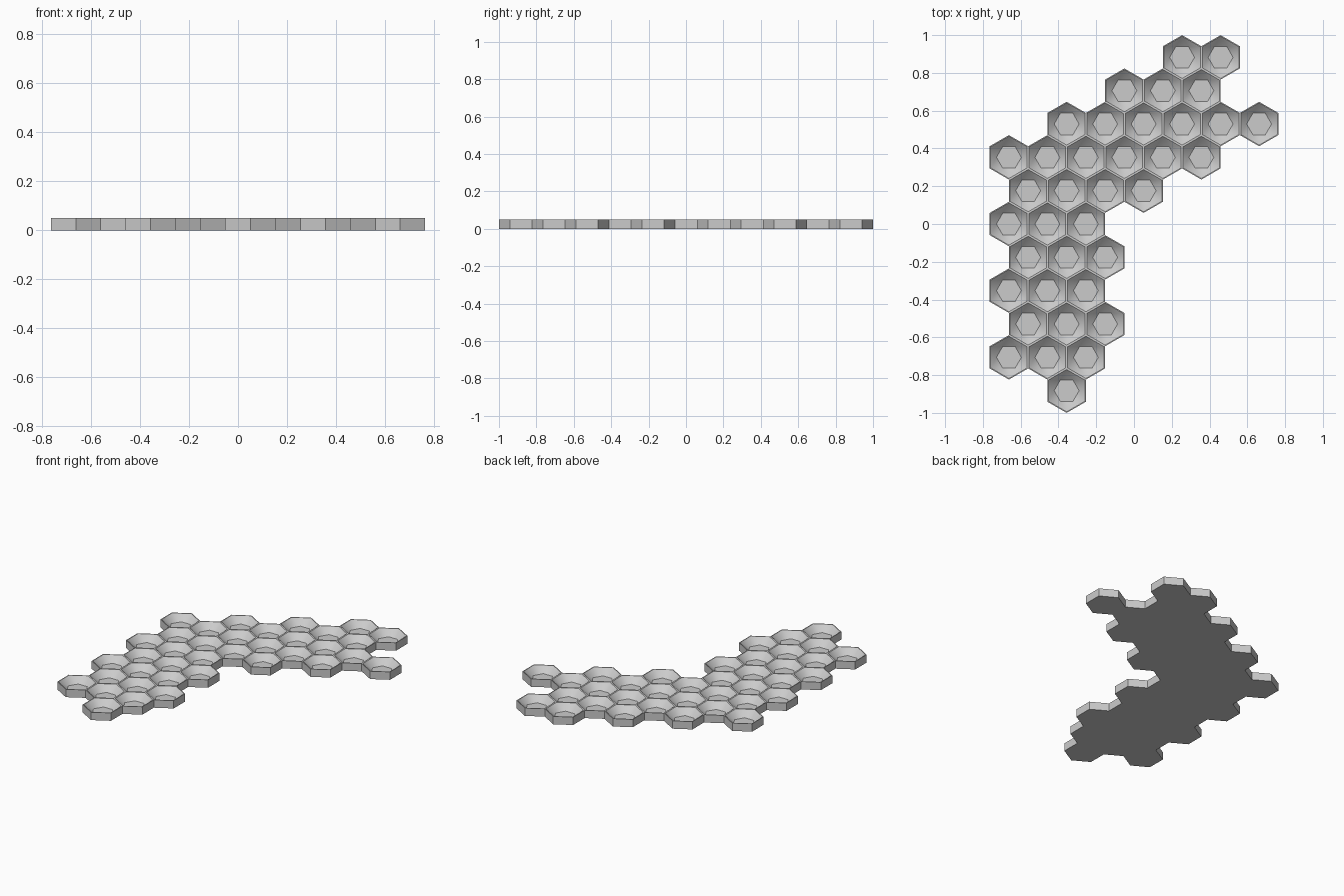
import bpy, bmesh, math
from mathutils import Vector

cube = bpy.data.objects.get("Cube")
if cube:
    bpy.data.objects.remove(cube, do_unlink=True)

R = 1 / 8.5                     # tile circumradius
HALF = R * math.sqrt(3) / 2     # half the tile width
HEIGHT, FLOOR = 0.051, 0.01
RIM_R, FLOOR_R = R - 0.006, 0.066

# Rows from back to front: first column (in half tiles) and tile count
ROWS = [(9, 2), (6, 3), (3, 6), (0, 6), (1, 4), (0, 3),
        (1, 3), (0, 3), (1, 3), (0, 3), (3, 1)]


def ring(bm, centre, radius, z, turn):
    """Six vertices of a hexagon, starting at the given angle."""
    verts = []
    for i in range(6):
        a = math.radians(turn + 60 * i)
        verts.append(bm.verts.new((centre.x + radius * math.cos(a),
                                   centre.y + radius * math.sin(a), z)))
    return verts


def dish(bm, centre):
    """Narrow flat rim, sloping wall and a floor turned by half a side."""
    outer = ring(bm, centre, R, HEIGHT, 30)
    rim = ring(bm, centre, RIM_R, HEIGHT, 30)
    floor = ring(bm, centre, FLOOR_R, FLOOR, 0)
    for i in range(6):
        j = (i + 1) % 6
        bm.faces.new((outer[i], outer[j], rim[j], rim[i]))
        bm.faces.new((rim[i], floor[j], floor[i]))
        bm.faces.new((rim[i], rim[j], floor[j]))
    bm.faces.new(floor)


centres = [Vector(((h * 2 + start) * HALF - 6.5 * HALF, (5 - row) * 1.5 * R))
           for row, (start, count) in enumerate(ROWS) for h in range(count)]

# Dished tops, joined along shared sides
bm = bmesh.new()
for c in centres:
    dish(bm, c)
bmesh.ops.remove_doubles(bm, verts=bm.verts[:], dist=0.0005)

# Outer walls drop from the open border
border = [e for e in bm.edges if e.is_boundary]
wall = bmesh.ops.extrude_edge_only(bm, edges=border)
for v in wall["geom"]:
    if isinstance(v, bmesh.types.BMVert):
        v.co.z = 0

# Flat underside
for c in centres:
    bm.faces.new(ring(bm, c, R, 0, 30)[::-1])
bmesh.ops.remove_doubles(bm, verts=bm.verts[:], dist=0.0005)
bmesh.ops.recalc_face_normals(bm, faces=bm.faces[:])

mesh = bpy.data.meshes.new("hexagon_tiles")
bm.to_mesh(mesh)
bm.free()
tiles = bpy.data.objects.new("hexagon_tiles", mesh)
bpy.context.collection.objects.link(tiles)

# Plain grey
grey = bpy.data.materials.new("light_grey")
grey.use_nodes = True
colour = (0.6, 0.6, 0.6, 1)
grey.diffuse_color = colour
grey.node_tree.nodes["Principled BSDF"].inputs["Base Color"].default_value = colour
mesh.materials.append(grey)

bpy.ops.object.select_all(action='DESELECT')
tiles.select_set(True)
bpy.context.view_layer.objects.active = tiles
bpy.ops.object.shade_smooth_by_angle(angle=math.radians(30))
